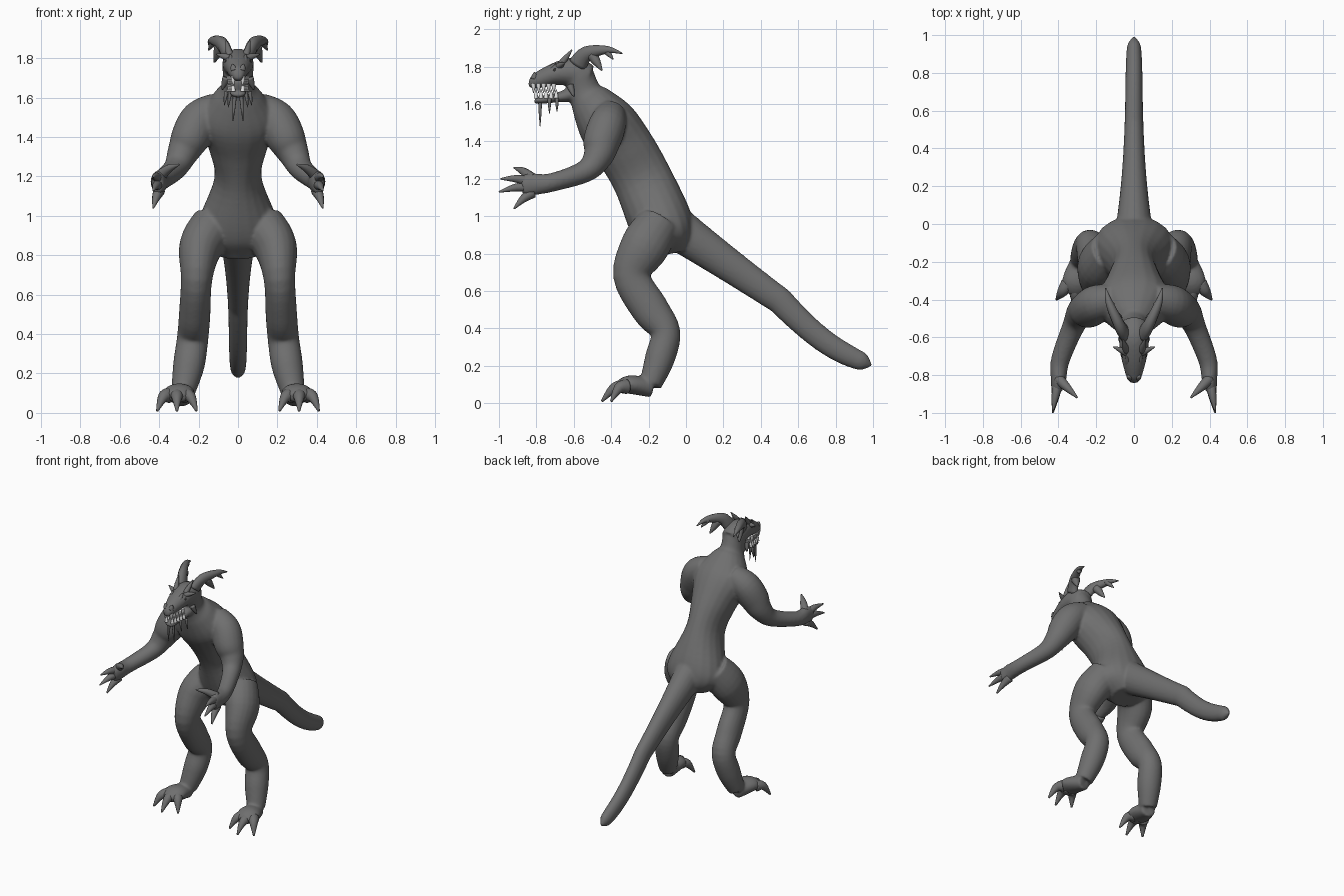
import bpy, bmesh, math
from mathutils import Vector

default_cube = bpy.data.objects.get("Cube")
if default_cube:
    bpy.data.objects.remove(default_cube, do_unlink=True)


def material(name, shade):
    mat = bpy.data.materials.new(name)
    mat.use_nodes = True
    colour = (shade, shade, shade, 1)
    mat.diffuse_color = colour
    mat.node_tree.nodes["Principled BSDF"].inputs["Base Color"].default_value = colour
    return mat


hide = material("grey hide", 0.16)
ivory = material("tooth white", 0.8)
dark = material("eye dark", 0.03)


def blend_value(before, start, end, after, t):
    """Cubic interpolation through start and end with Catmull-Rom slopes."""
    slope_in, slope_out = (end - before) / 2, (after - start) / 2
    ease = t * t * (3 - 2 * t)
    return (start + (end - start) * ease
            + slope_in * t * (1 - t) ** 2 - slope_out * t * t * (1 - t))


def spline(points, steps):
    """Smooth a path whose points hold a position and one or two radii."""
    path = [point if len(point) == 5 else (*point, point[-1]) for point in points]
    last = len(path) - 1
    smooth = []
    for i in range(last):
        span = [path[max(i - 1, 0)], path[i], path[i + 1], path[min(i + 2, last)]]
        for step in range(steps):
            smooth.append([blend_value(*values, step / steps) for values in zip(*span)])
    smooth.append(path[last])
    return smooth


def tube(bm, points, sides=20, steps=5):
    """Loft elliptical sections along a path; paths off the centre are mirrored."""
    path = spline(points, steps)
    last = len(path) - 1
    mirrored = any(point[0] for point in points)
    for sign in (1, -1) if mirrored else (1,):
        centres = [Vector((sign * x, y, z)) for x, y, z, width, depth in path]
        rings = []
        for i, (centre, section) in enumerate(zip(centres, path)):
            along = (centres[min(i + 1, last)] - centres[max(i - 1, 0)]).normalized()
            across = Vector((1, 0, 0))
            across = (across - along * across.dot(along)).normalized()
            upward = along.cross(across)
            width, depth = (max(radius, 0.001) for radius in section[3:])
            ring = []
            for k in range(sides):
                angle = math.tau * k / sides
                offset = across * math.cos(angle) * width + upward * math.sin(angle) * depth
                ring.append(bm.verts.new(centre + offset))
            rings.append(ring)
        for ring, following in zip(rings, rings[1:]):
            for k in range(sides):
                n = (k + 1) % sides
                bm.faces.new((ring[k], ring[n], following[n], following[k]))
        bm.faces.new(rings[0])
        bm.faces.new(rings[-1])


def centre_tube(bm, sections):
    """Loft sections given as y, z, half width and half depth on the mid plane."""
    tube(bm, [(0, *section) for section in sections])


def finish(name, bm, mat):
    bmesh.ops.recalc_face_normals(bm, faces=bm.faces)
    mesh = bpy.data.meshes.new(name)
    bm.to_mesh(mesh)
    bm.free()
    mesh.materials.append(mat)
    mesh.polygons.foreach_set("use_smooth", [True] * len(mesh.polygons))
    obj = bpy.data.objects.new(name, mesh)
    bpy.context.collection.objects.link(obj)
    return obj


def spike(base, tip, radius, arch=0.0):
    """Tapered path from base to tip, bowed upward by arch."""
    base, tip = Vector(base), Vector(tip)
    middle = (base + tip) / 2 + Vector((0, 0, arch))
    return [(*base, radius), (*middle, radius * 0.7), (*tip, radius * 0.15)]


def tube_set(name, paths, mat=hide):
    bm = bmesh.new()
    for path in paths:
        tube(bm, path, sides=12, steps=4)
    finish(name, bm, mat)


body = bmesh.new()
# Torso and neck
centre_tube(body, [(-.08, .8, .1, .1), (-.1, .88, .2, .15), (-.14, .98, .2, .17),
                   (-.23, 1.19, .12, .16), (-.32, 1.35, .15, .16), (-.42, 1.49, .2, .16),
                   (-.5, 1.6, .13, .12), (-.54, 1.66, .08, .09), (-.57, 1.75, .08, .08)])
# Tail: sloping line with a sag near the end, tapering to a rounded tip
tail = []
for i in range(-2, 21):
    y = i / 20
    sag = max(0, -math.sin(math.tau * y)) if y > 0 else 0
    rounding = math.sqrt(1 - y ** 16)
    width = (.045 + .05 * (1 - y) ** 3) * rounding
    depth = (.06 + .05 * (1 - y) ** 2) * rounding
    tail.append((y, .9 - .7 * y - .05 * sag, width, depth))
centre_tube(body, tail)
# Legs
tube(body, [(.12, -.15, .95, .12), (.19, -.22, .84, .11, .13), (.21, -.29, .68, .08, .1),
            (.22, -.19, .5, .08, .1), (.23, -.11, .38, .08), (.25, -.14, .24, .08),
            (.28, -.19, .1, .06)])
# Feet
tube(body, [(.28, -.18, .08, .05), (.3, -.3, .1, .08, .05), (.31, -.37, .08, .05, .03)])
# Arms and palms
tube(body, [(.1, -.4, 1.55, .08), (.19, -.42, 1.49, .1), (.24, -.45, 1.4, .1),
            (.28, -.47, 1.32, .08), (.32, -.54, 1.24, .06), (.39, -.72, 1.18, .05),
            (.4, -.83, 1.17, .04, .06), (.41, -.88, 1.16, .03, .05)])
# Skull and lower jaw
centre_tube(body, [(-.52, 1.74, .07, .07), (-.6, 1.77, .08, .08), (-.7, 1.76, .07, .06),
                   (-.81, 1.72, .04, .04), (-.84, 1.72, .02, .02)])
centre_tube(body, [(-.56, 1.67, .07, .06), (-.66, 1.64, .05, .03), (-.79, 1.62, .04, .02),
                   (-.81, 1.62, .02, .01)])
body_object = finish("body", body, hide)
remesh = body_object.modifiers.new("merge", 'REMESH')
remesh.mode = 'VOXEL'
remesh.voxel_size = 0.009
remesh.use_smooth_shade = True
smoothing = body_object.modifiers.new("blend", 'SMOOTH')
smoothing.factor = 0.5
smoothing.iterations = 7

# Fingers fan out from the palm
fingertips = [(.3, -.92, 1.26), (.43, -.99, 1.2), (.43, -1, 1.13), (.43, -.92, 1.04)]
tube_set("fingers", [spike((.4, -.82, 1.17 + (tip[2] - 1.17) / 3), tip, .03, .01)
                     for tip in fingertips])

# Three arched toes on each foot
tube_set("toes", [spike((.31 + .04 * s, -.32, .09), (.31 + .1 * s, -.45 + .05 * abs(s), .01),
                        .04, .03) for s in (-1, 0, 1)])

# Swept horns with two spurs below
tube_set("horns", [
    [(.05, -.58, 1.81, .03, .05), (.08, -.53, 1.87, .03, .04), (.13, -.42, 1.89, .02),
     (.15, -.34, 1.87, .003)],
    spike((.09, -.5, 1.86), (.12, -.45, 1.78), .03),
    spike((.12, -.43, 1.89), (.15, -.39, 1.84), .02)])

# Brow, crest, nose and cheek spikes
tube_set("face_spikes", [
    spike((.04, -.68, 1.8), (.11, -.65, 1.82), .02),
    spike((.04, -.67, 1.81), (.06, -.61, 1.89), .02),
    spike((.03, -.74, 1.77), (.04, -.7, 1.82), .02),
    spike((.02, -.81, 1.74), (.03, -.81, 1.77), .02),
    spike((.06, -.62, 1.7), (.08, -.6, 1.64), .02)])

# Hanging chin whiskers, longest at the front
tube_set("whiskers", [spike((x, y, 1.63), (x + .01, y, 1.63 - length), .011)
                      for x, y, length in ((.015, -.78, .15), (.04, -.73, .08), (.06, -.69, .07))])

# Interlocking upper and lower teeth along each jaw
teeth = []
for i in range(5):
    x, y = .024 + .005 * i, -.815 + .027 * i
    teeth.append(spike((x, y, 1.71), (x, y, 1.66), .013))
    teeth.append(spike((x, y + .013, 1.63), (x, y + .013, 1.68), .012))
tube_set("teeth", teeth, ivory)

# Eyes
eyes = bmesh.new()
for sign in (1, -1):
    ball = bmesh.ops.create_uvsphere(eyes, u_segments=12, v_segments=8, radius=.013)
    bmesh.ops.translate(eyes, verts=ball["verts"], vec=(sign * .055, -.7, 1.78))
finish("eyes", eyes, dark)
